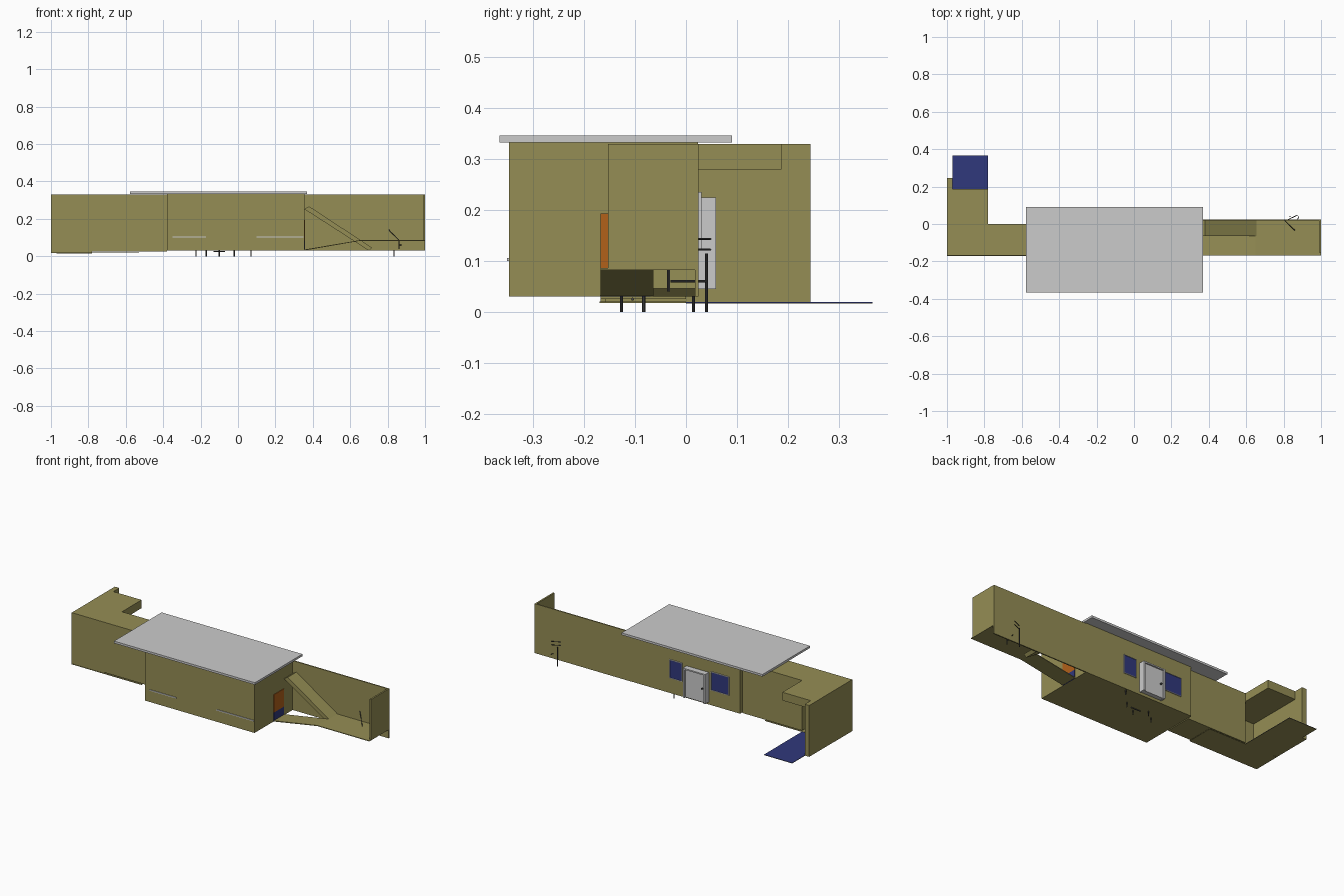
import bpy, bmesh
from mathutils import Vector

if "Cube" in bpy.data.objects:
    bpy.data.objects.remove(bpy.data.objects["Cube"])


def material(name, rgb):
    m = bpy.data.materials.new(name)
    m.diffuse_color = (*rgb, 1)
    m.use_nodes = True
    m.node_tree.nodes["Principled BSDF"].inputs["Base Color"].default_value = m.diffuse_color
    return m


OLIVE = material("olive", (0.30, 0.27, 0.09))
BLUE = material("blue", (0.03, 0.04, 0.20))
ORANGE = material("orange", (0.45, 0.12, 0.01))
DARK = material("dark_metal", (0.06, 0.06, 0.06))


def finish(name, bm, mat):
    bmesh.ops.recalc_face_normals(bm, faces=bm.faces)
    me = bpy.data.meshes.new(name)
    bm.to_mesh(me)
    bm.free()
    ob = bpy.data.objects.new(name, me)
    bpy.context.collection.objects.link(ob)
    if mat:
        me.materials.append(mat)
    return ob


def box(name, x, y, z, mat=None):
    """Box from (min, max) pairs on each axis."""
    bm = bmesh.new()
    bmesh.ops.create_cube(bm, size=1)
    for v in bm.verts:
        v.co = [r[0] + (c + 0.5) * (r[1] - r[0]) for c, r in zip(v.co, (x, y, z))]
    return finish(name, bm, mat)


def extrude_xz(name, pts, y, mat=None):
    """Side profile in x-z, extruded along y."""
    bm = bmesh.new()
    f = bm.faces.new([bm.verts.new((px, y[0], pz)) for px, pz in pts])
    r = bmesh.ops.extrude_face_region(bm, geom=[f])
    vs = [v for v in r["geom"] if isinstance(v, bmesh.types.BMVert)]
    bmesh.ops.translate(bm, verts=vs, vec=(0, y[1] - y[0], 0))
    return finish(name, bm, mat)


def rod(name, a, b, radius=0.003, mat=DARK):
    a, b = Vector(a), Vector(b)
    bm = bmesh.new()
    bmesh.ops.create_cone(bm, cap_ends=True, segments=8, radius1=radius,
                          radius2=radius, depth=(b - a).length)
    ob = finish(name, bm, mat)
    ob.rotation_euler = (b - a).to_track_quat('Z', 'Y').to_euler()
    ob.location = (a + b) / 2
    return ob


# Main house block and flat roof
box("main_block", (-0.38, 0.355), (-0.348, 0.024), (0.03, 0.333), OLIVE)
box("flat_roof", (-0.577, 0.37), (-0.366, 0.09), (0.333, 0.346))
for i, x in enumerate([(-0.35, -0.17), (0.10, 0.35)]):
    box(f"front_trim_{i}", x, (-0.352, -0.348), (0.10, 0.106))

# Left wing
box("left_wing", (-0.78, -0.38), (-0.168, 0.0), (0.025, 0.33), OLIVE)

# Carport at the end of the left wing
box("carport_front_wall", (-1.0, -0.78), (-0.168, -0.158), (0.018, 0.33), OLIVE)
box("carport_outer_wall", (-1.0, -0.97), (-0.168, 0.245), (0.018, 0.33), OLIVE)
box("carport_roof", (-1.0, -0.78), (-0.168, 0.188), (0.28, 0.33), OLIVE)
box("carport_base", (-1.0, -0.53), (-0.17, 0.0), (0.017, 0.02), OLIVE)
box("carport_base_rear", (-0.97, -0.78), (0.0, 0.366), (0.016, 0.0175), OLIVE)
box("driveway", (-0.97, -0.78), (-0.15, 0.366), (0.0177, 0.019), BLUE)

# Right terrace: back wall, end wall, platform and ramp
box("terrace_back_wall", (0.355, 1.0), (0.018, 0.025), (0.03, 0.33), OLIVE)
box("terrace_end_wall", (0.99, 1.0), (-0.153, 0.025), (0.083, 0.33), OLIVE)
box("terrace_platform", (0.65, 1.0), (-0.168, 0.018), (0.082, 0.086), OLIVE)
extrude_xz("entry_ramp", [(0.355, 0.031), (0.65, 0.082), (0.65, 0.086), (0.355, 0.036)],
           (-0.168, -0.065), OLIVE)
extrude_xz("sloped_slab", [(0.355, 0.252), (0.70, 0.03), (0.717, 0.046), (0.38, 0.267)],
           (-0.065, 0.018), OLIVE)

# Side entry door
box("side_door_upper", (0.355, 0.358), (-0.168, -0.07), (0.085, 0.193), ORANGE)
box("side_door_lower", (0.355, 0.358), (-0.168, -0.07), (0.03, 0.085), BLUE)

# Back door with frame, and a window on each side
box("back_door", (-0.16, -0.03), (0.024, 0.05), (0.047, 0.217))
for i, x in enumerate([(-0.17, -0.16), (-0.03, -0.02)]):
    box(f"door_jamb_{i}", x, (0.024, 0.059), (0.045, 0.225))
box("door_head", (-0.17, -0.02), (0.024, 0.059), (0.217, 0.225))
rod("door_knob", (-0.145, 0.05, 0.13), (-0.145, 0.058, 0.13), 0.005)
for i, (a, b) in enumerate([(0.01, 0.09), (-0.305, -0.19)]):
    box(f"window_{i}", (a, b), (0.024, 0.027), (0.125, 0.232), BLUE)
    for j, x in enumerate([(a - 0.003, a), (b, b + 0.003)]):
        box(f"window_{i}_side_{j}", x, (0.024, 0.03), (0.122, 0.235))
    for j, z in enumerate([(0.122, 0.125), (0.232, 0.235)]):
        box(f"window_{i}_rail_{j}", (a, b), (0.024, 0.03), z)

# Short supports under the house
for i, (x, y) in enumerate([(-0.225, -0.127), (-0.17, -0.083), (-0.10, -0.127),
                            (-0.02, -0.083), (0.07, 0.015)]):
    rod(f"support_{i}", (x, y, 0), (x, y, 0.032))
rod("support_bar", (-0.13, -0.105, 0.025), (-0.07, -0.105, 0.025))

# Small stand on the terrace
rod("stand_post", (0.835, 0.04, 0), (0.835, 0.04, 0.115))
rod("stand_leg", (0.86, -0.034, 0.04), (0.86, -0.034, 0.085))
rod("stand_low_arm", (0.86, -0.03, 0.06), (0.88, 0.04, 0.06), 0.002)
for i, z in enumerate([0.122, 0.143]):
    rod(f"stand_arm_{i}", (0.82, 0.022, z), (0.875, 0.048, z), 0.002)
rod("stand_brace", (0.805, 0.02, 0.143), (0.86, -0.034, 0.085), 0.002)
